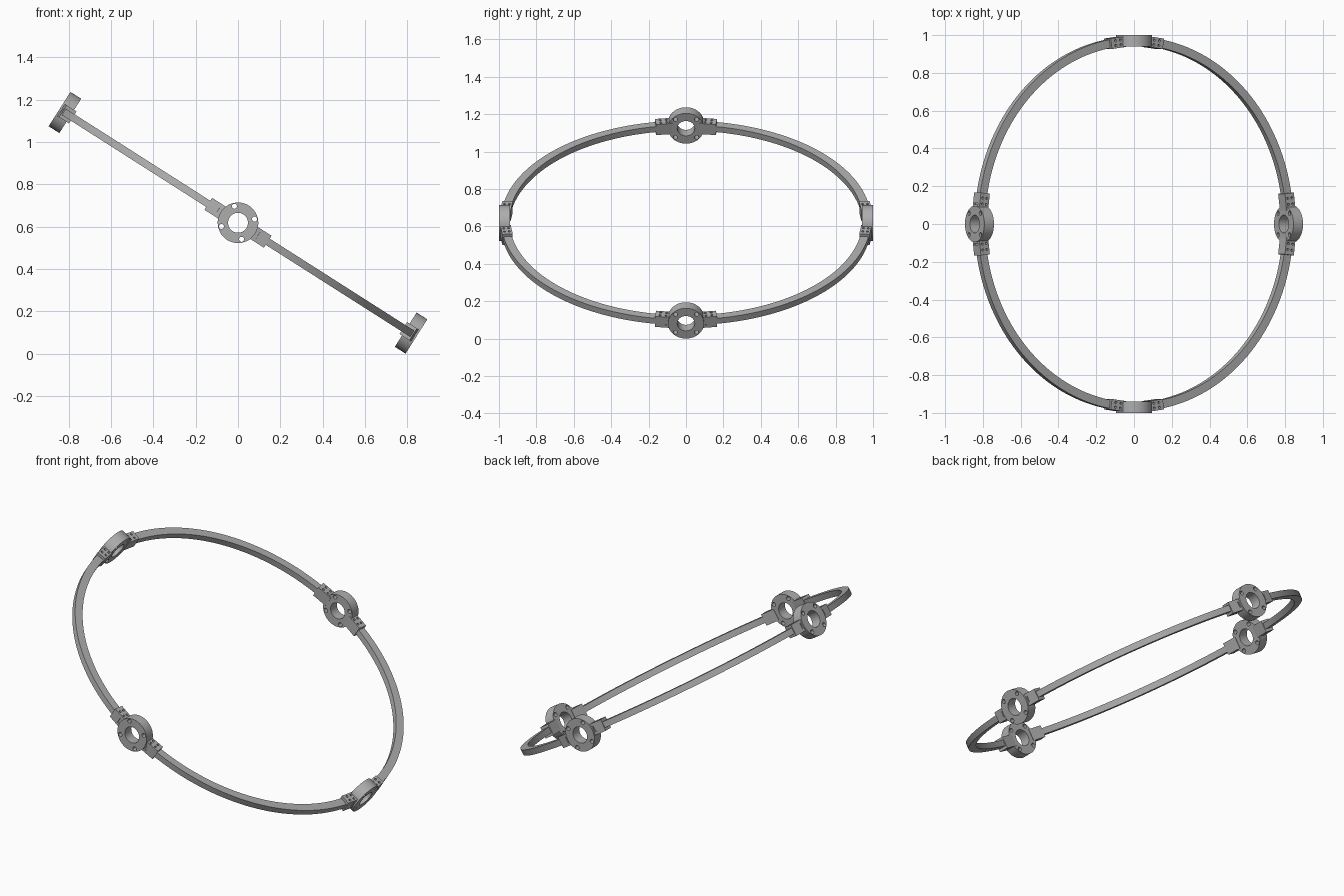
import bpy, bmesh, math
from mathutils import Matrix, Vector

cube = bpy.data.objects.get("Cube")
if cube:
    bpy.data.objects.remove(cube, do_unlink=True)

TILT = math.radians(32.5)
HUB_R, HUB_IN, HUB_OUT = 0.096, 0.94, 1.0
CENTRE_Z = HUB_OUT * math.sin(TILT) + HUB_R * math.cos(TILT)
FRAME = Matrix.Translation((0, 0, CENTRE_Z)) @ Matrix.Rotation(TILT, 4, 'Y')

grey = bpy.data.materials.new("machined grey")
grey.use_nodes = True
colour = (0.42, 0.42, 0.42, 1)
grey.diffuse_color = colour
grey.node_tree.nodes["Principled BSDF"].inputs["Base Color"].default_value = colour


def add_object(name, bm, matrix=Matrix()):
    bmesh.ops.recalc_face_normals(bm, faces=bm.faces)
    mesh = bpy.data.meshes.new(name)
    bm.to_mesh(mesh)
    bm.free()
    mesh.materials.append(grey)
    obj = bpy.data.objects.new(name, mesh)
    bpy.context.collection.objects.link(obj)
    obj.matrix_world = matrix
    return obj


def cylinder(bm, radius, depth, centre, axis='Z', sides=32):
    turn = Matrix.Rotation(math.pi / 2, 4, 'X') if axis == 'Y' else Matrix()
    bmesh.ops.create_cone(bm, cap_ends=True, segments=sides, radius1=radius, radius2=radius,
                          depth=depth, matrix=Matrix.Translation(centre) @ turn)


def box(bm, size, centre):
    bmesh.ops.create_cube(bm, size=1, matrix=Matrix.Translation(centre) @ Matrix.Diagonal((*size, 1)))


def carve(body_bm, cutter_bm):
    """Cut one shape from another and return the resulting mesh."""
    body, cutter = add_object("body", body_bm), add_object("cutter", cutter_bm)
    cutter.hide_render = True
    mod = body.modifiers.new("holes", 'BOOLEAN')
    mod.operation, mod.solver, mod.object = 'DIFFERENCE', 'EXACT', cutter
    graph = bpy.context.evaluated_depsgraph_get()
    mesh = bpy.data.meshes.new_from_object(body.evaluated_get(graph))
    for obj in (body, cutter):
        bpy.data.objects.remove(obj, do_unlink=True)
    return mesh


def place(name, mesh, matrix):
    obj = bpy.data.objects.new(name, mesh.copy())
    bpy.context.collection.objects.link(obj)
    obj.matrix_world = matrix
    return obj


# Hub: short cylinder on a radial axis, with a bore and four bolt holes
hub_mid = (HUB_IN + HUB_OUT) / 2
body, holes = bmesh.new(), bmesh.new()
cylinder(body, HUB_R, HUB_OUT - HUB_IN, (0, hub_mid, 0), 'Y', 64)
cylinder(holes, 0.047, 0.2, (0, hub_mid, 0), 'Y', 48)
for i in range(4):
    a = math.pi / 4 + i * math.pi / 2
    cylinder(holes, 0.012, 0.2, (0.08 * math.cos(a), hub_mid, 0.08 * math.sin(a)), 'Y', 20)
hub_mesh = carve(body, holes)

# Clamp: block with four screw holes and a shallow slot on its outer face
clamp_meshes = {}
for side in (1, -1):
    body, holes = bmesh.new(), bmesh.new()
    box(body, (0.088, 0.056, 0.067), (0, 0, 0))
    box(holes, (0.01, 0.012, 0.034), (-0.016 * side, 0.028, 0))
    for x in (-0.015, 0.017):
        for y in (-0.013, 0.013):
            cylinder(holes, 0.0065, 0.2, (x * side, y, 0), sides=16)
    clamp_meshes[side] = carve(body, holes)


def ring_segment(name, turn, inner=0.945, outer=0.99, half=0.0175, steps=40):
    """Quarter of the square-section hoop between two hubs."""
    bm = bmesh.new()
    gap = 0.09
    loops = []
    for i in range(steps + 1):
        a = gap + (math.pi / 2 - 2 * gap) * i / steps
        c, s = math.cos(a), math.sin(a)
        loops.append([bm.verts.new((r * c, r * s, z)) for r, z in
                      ((inner, -half), (outer, -half), (outer, half), (inner, half))])
    for a, b in zip(loops, loops[1:]):
        for k in range(4):
            n = (k + 1) % 4
            bm.faces.new((a[k], a[n], b[n], b[k]))
    bm.faces.new(loops[0])
    bm.faces.new(loops[-1][::-1])
    return add_object(name, bm, FRAME @ turn)


# Four stations around the tilted hoop
parts = []
for i, where in enumerate(("back", "right", "front", "left")):
    turn = Matrix.Rotation(i * math.pi / 2, 4, 'Z')
    parts.append(place(f"{where}_hub", hub_mesh, FRAME @ turn))
    for side, label in ((1, "a"), (-1, "b")):
        swing = Matrix.Rotation(-side * 0.124, 4, 'Z')
        local = swing @ Matrix.Translation((0, 0.967, 0))
        parts.append(place(f"{where}_clamp_{label}", clamp_meshes[side], FRAME @ turn @ local))
    parts.append(ring_segment(f"hoop_segment_{i + 1}", turn))

# Smooth round walls, keep machined edges sharp
bpy.ops.object.select_all(action='DESELECT')
for obj in parts:
    obj.select_set(True)
bpy.context.view_layer.objects.active = parts[0]
bpy.ops.object.shade_smooth_by_angle(angle=math.radians(30))
